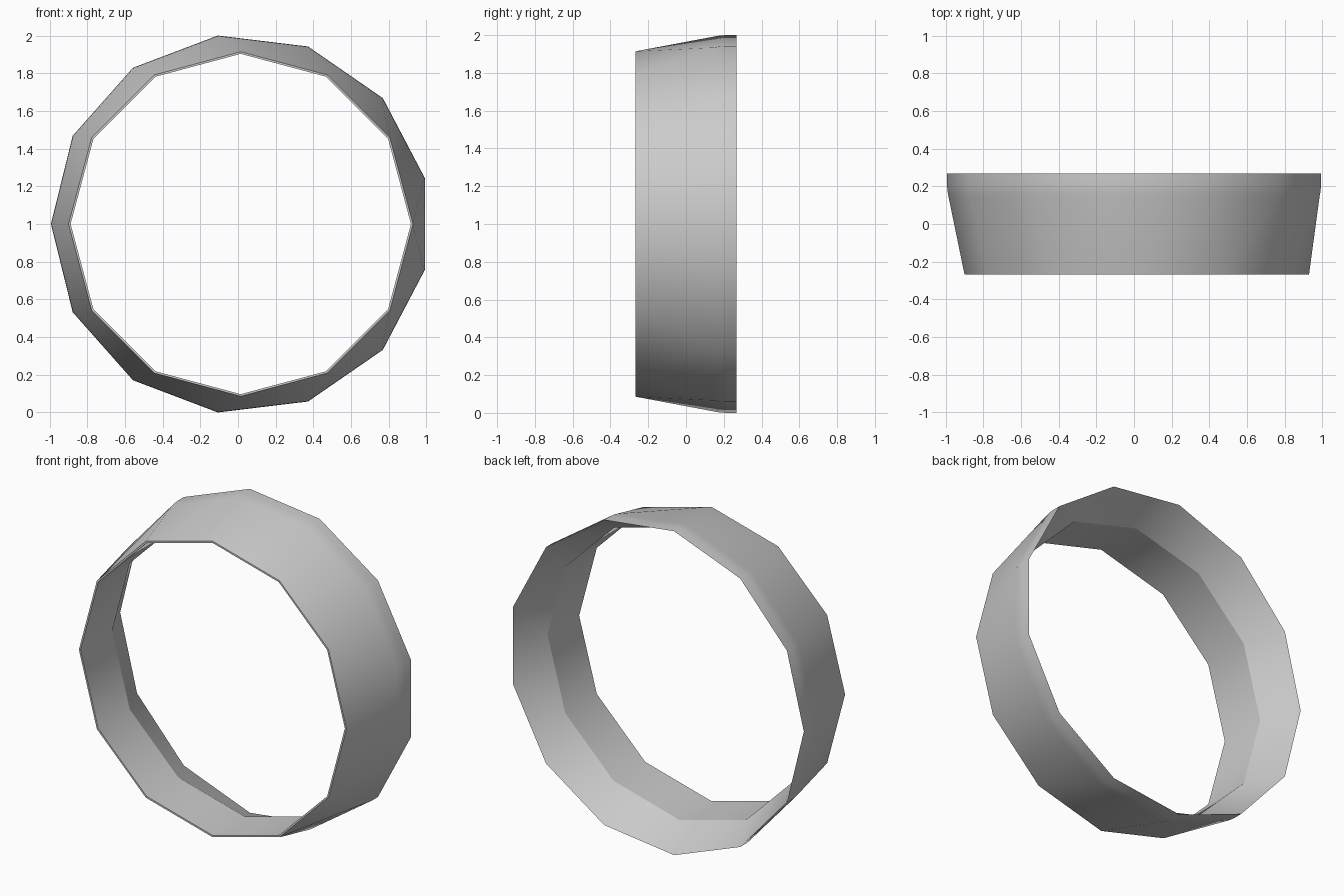
import bpy, bmesh, math

if "Cube" in bpy.data.objects:
    bpy.data.objects.remove(bpy.data.objects["Cube"])

CX, CZ = 0.0147, 1.0   # ring axis runs along y

# Closed ring profile: (y, radius, sides, sharp edge loop)
PROFILE = [
    (-0.268, 0.914, 12, True),    # front rim, outside
    (0.145, 0.999, 13, False),    # end of outer taper
    (0.175, 1.0045, 13, False),   # rounded shoulder
    (0.21, 1.0073, 13, False),
    (0.268, 1.0073, 13, True),    # knife edge at the back
    (0.04, 0.903, 12, True),      # inner crease
    (-0.268, 0.903, 12, True),    # front rim, inside
]


def add_loop(bm, y, r, n):
    """Polygon loop with its first corner on the -x side."""
    return [bm.verts.new((CX - r * math.cos(2 * math.pi * k / n), y,
                          CZ + r * math.sin(2 * math.pi * k / n)))
            for k in range(n)]


def stitch(bm, a, b):
    """Join two loops, which may differ in corner count."""
    na, nb = len(a), len(b)
    i = j = 0
    while i < na or j < nb:
        ta, tb = (i + 1) * nb, (j + 1) * na
        p, q = a[i % na], b[j % nb]
        if ta == tb:
            if na == nb:
                bm.faces.new((p, a[(i + 1) % na], b[(j + 1) % nb], q))
            else:
                bm.faces.new((p, a[(i + 1) % na], q))
                bm.faces.new((a[(i + 1) % na], b[(j + 1) % nb], q))
            i, j = i + 1, j + 1
        elif ta < tb:
            bm.faces.new((p, a[(i + 1) % na], q))
            i += 1
        else:
            bm.faces.new((p, b[(j + 1) % nb], q))
            j += 1


# Tapered ring
bm = bmesh.new()
loops = [add_loop(bm, y, r, n) for y, r, n, _ in PROFILE]
for k, loop in enumerate(loops):
    stitch(bm, loop, loops[(k + 1) % len(loops)])
bmesh.ops.recalc_face_normals(bm, faces=bm.faces[:])

# Smooth shading with sharp rims and inner crease
for f in bm.faces:
    f.smooth = True
for (_, _, n, sharp), loop in zip(PROFILE, loops):
    if sharp:
        for k in range(n):
            bm.edges.get((loop[k], loop[(k + 1) % n])).smooth = False

mesh = bpy.data.meshes.new("tapered_ring")
bm.to_mesh(mesh)
bm.free()
ring = bpy.data.objects.new("tapered_ring", mesh)
bpy.context.collection.objects.link(ring)
